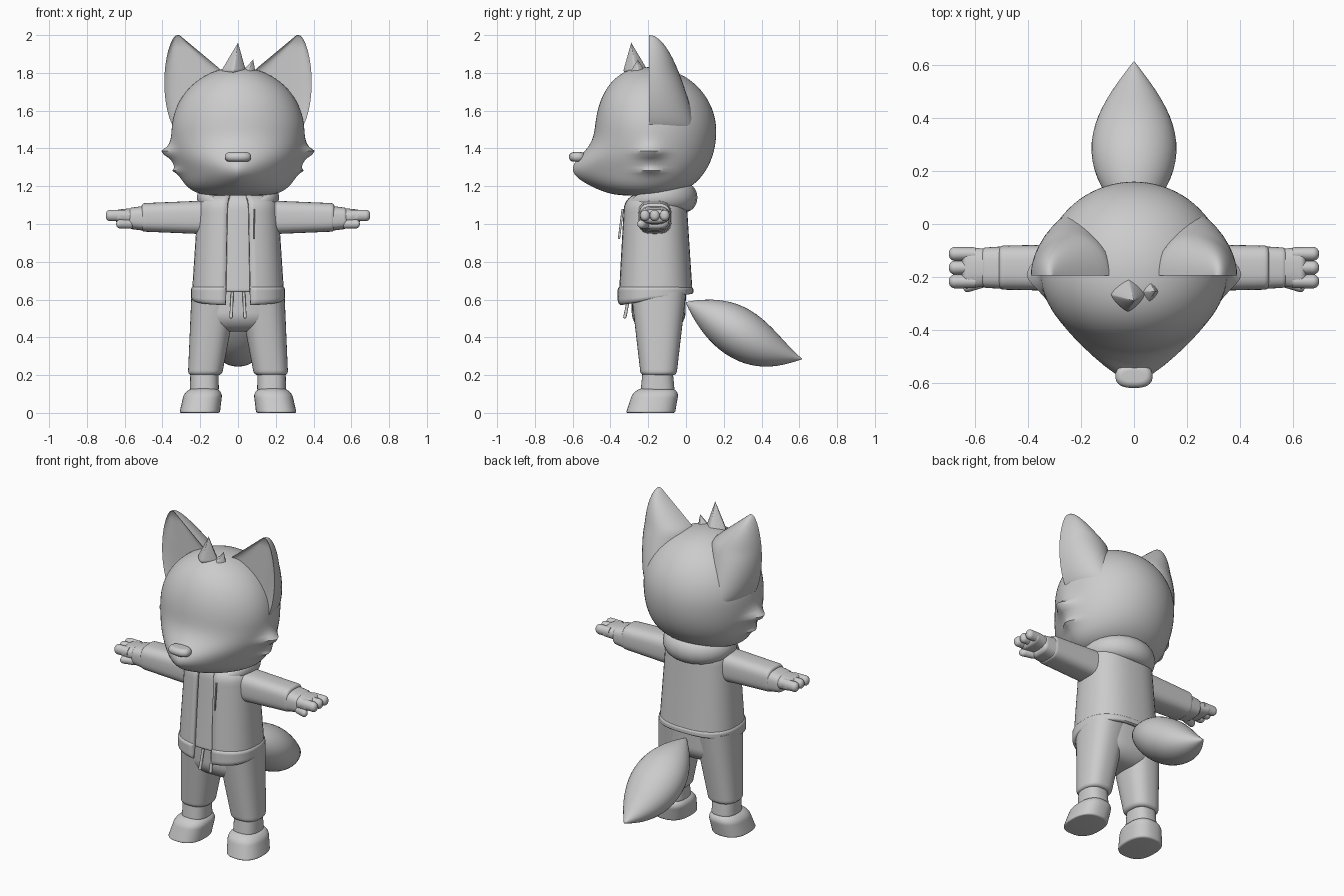
import bpy, bmesh
from math import sin, cos, pi, exp, sqrt, radians
from mathutils import Vector

if "Cube" in bpy.data.objects:
    bpy.data.objects.remove(bpy.data.objects["Cube"], do_unlink=True)

colour = (0.6, 0.6, 0.6, 1)
grey = bpy.data.materials.new("plain_grey")
grey.use_nodes = True
grey.diffuse_color = colour
grey.node_tree.nodes["Principled BSDF"].inputs["Base Color"].default_value = colour


def skin(name, point, rings=30, segments=40, side=1, gap=0):
    """Skin the rings given by point(t, angle); a gap leaves the front open."""
    bm = bmesh.new()
    count = segments + 1 if gap else segments
    loops = []
    for i in range(rings + 1):
        t = (1 - cos(pi * i / rings)) / 2
        loop = []
        for j in range(count):
            x, y, z = point(t, gap + (pi - gap) * 2 * j / segments)
            loop.append(bm.verts.new((x * side, y, z)))
        loops.append(loop)
    for lower, upper in zip(loops, loops[1:]):
        for j in range(segments):
            k = (j + 1) % count
            bm.faces.new((lower[j], lower[k], upper[k], upper[j]))
    if not gap:
        bm.faces.new(loops[0])
        bm.faces.new(loops[-1])
    bmesh.ops.recalc_face_normals(bm, faces=bm.faces)
    mesh = bpy.data.meshes.new(name)
    bm.to_mesh(mesh)
    bm.free()
    mesh.materials.append(grey)
    mesh.shade_smooth()
    mesh.set_sharp_from_angle(angle=radians(40))
    part = bpy.data.objects.new(name, mesh)
    bpy.context.collection.objects.link(part)
    if gap:
        wall = part.modifiers.new("cloth", 'SOLIDIFY')
        wall.thickness, wall.offset = 0.02, 0


def rounded(value, power):
    return (1 if value >= 0 else -1) * abs(value) ** (2 / power)


def limb(name, start, end, start_size, end_size, bevels, power=2.5, tilt=0, side=1, gap=0):
    """Tapered rounded block between two centres, with a bevel radius at each end."""
    start, end = Vector(start), Vector(end)
    start_size, end_size = Vector(start_size), Vector(end_size)
    length = (end - start).length
    sideways = start.z == end.z

    def point(t, angle):
        centre = start.lerp(end, t)
        inset = 0
        for bevel, distance in zip(bevels, (t * length, (1 - t) * length)):
            if distance < bevel:
                inset += bevel - sqrt(bevel ** 2 - (bevel - distance) ** 2)
        size = start_size.lerp(end_size, t)
        across = max(size.x - inset, 0.001) * rounded(sin(angle), power)
        along = -max(size.y - inset, 0.001) * rounded(cos(angle), power)
        if sideways:
            return centre + Vector((0, across, along))
        lift = tilt * (1 - t) ** 2 * rounded(cos(angle), power)
        return centre + Vector((across, along, -lift))

    skin(name, point, side=side, gap=gap)


# Head: round above, tapered muzzle below, with pointed cheek tufts
def head_point(t, angle):
    ring = sin(pi * t)
    z = 1.15 + 0.68 * (1 - cos(pi * t)) / 2
    upper = t > 0.5
    muzzle = exp(-((z - 1.27) / 0.12) ** 2)
    if cos(angle) > 0:
        power = 2 - 0.6 * muzzle
        depth = (0.29 + 0.16 * muzzle) * ring ** (0.8 if upper else 0.4)
    else:
        power = 2
        depth = 0.35 * ring ** (1 if upper else 0.75)
    y = -depth * rounded(cos(angle), power)
    tuft = 0.08 * exp(-abs(z - 1.38) / 0.03) + 0.03 * exp(-abs(z - 1.28) / 0.015)
    width = 0.35 * ring ** (1 if upper else 0.4) + tuft * exp(-(y / 0.07) ** 2)
    return width * rounded(sin(angle), power), y - 0.19, z


skin("head", head_point, rings=80, segments=80)
limb("nose", (0, -0.575, 1.33), (0, -0.575, 1.38), (0.07, 0.045), (0.07, 0.045), (0.025, 0.025))


# Ear: hollowed flat front and round back
def ear_point(t, angle):
    outer = 0.32 + 0.07 * sqrt(abs(sin(pi * t)))
    inner = 0.31 - min(0.6 * (1 - t), 0.23)
    depth = 0.25 * sqrt(1 - t)
    across = cos(angle)
    if sin(angle) > 0:
        y = depth * sin(angle)
    else:
        y = min(0.02, depth / 4) * (1 - across ** 6)
    return (outer + inner + (outer - inner) * across) / 2, y - 0.195, 1.5 + t / 2


for side, label in ((1, "left_"), (-1, "right_")):
    skin(label + "ear", ear_point, side=side)

    # Sleeve and cuff
    limb(label + "sleeve", (0.15, -0.165, 1.035), (0.51, -0.165, 1.035),
         (0.09, 0.09), (0.083, 0.075), (0, 0.015), power=3, side=side)
    limb(label + "cuff", (0.5, -0.165, 1.03), (0.58, -0.165, 1.03),
         (0.08, 0.065), (0.075, 0.055), (0, 0.02), power=3, side=side)

    # Hand with three fingers and a thumb
    limb(label + "palm", (0.55, -0.165, 1.04), (0.65, -0.165, 1.04),
         (0.07, 0.045), (0.08, 0.035), (0, 0.02), side=side)
    for finger, offset in (("front", -1), ("middle", 0), ("back", 1)):
        y = 0.052 * offset - 0.165
        limb(label + finger + "_finger", (0.6, y, 1.045), (0.7, y, 1.045),
             (0.025, 0.03), (0.027, 0.03), (0, 0.025), power=2, side=side)
    limb(label + "thumb", (0.55, -0.21, 1), (0.645, -0.24, 1),
         (0.025, 0.025), (0.023, 0.023), (0.02, 0.022), power=2, side=side)

    # Trouser leg, ankle band and shoe
    limb(label + "trouser_leg", (0.175, -0.145, 0.2), (0.123, -0.145, 0.64),
         (0.09, 0.095), (0.123, 0.146), (0.02, 0), side=side)
    limb(label + "ankle_band", (0.178, -0.15, 0.115), (0.178, -0.15, 0.22),
         (0.077, 0.09), (0.074, 0.08), (0.015, 0), side=side)
    limb(label + "shoe", (0.203, -0.188, 0), (0.18, -0.155, 0.13),
         (0.107, 0.13), (0.1, 0.12), (0.01, 0.05), side=side)

    # Waist drawstring
    limb(label + "drawstring", (0.037, -0.325, 0.5), (0.03, -0.295, 0.65),
         (0.009, 0.009), (0.007, 0.007), (0.008, 0), side=side)

# Hips and shirt
limb("hips", (0, -0.145, 0.43), (0, -0.145, 0.65), (0.22, 0.14), (0.235, 0.145), (0.1, 0))
limb("shirt", (0, -0.165, 0.64), (0, -0.165, 1.18), (0.215, 0.17), (0.17, 0.13), (0.01, 0.1))

# Open jacket with a hem band that rises to the back
limb("jacket", (0, -0.163, 0.62), (0, -0.163, 1.15), (0.235, 0.187), (0.2, 0.155), (0, 0.07),
     tilt=0.03, gap=0.2)
limb("jacket_hem", (0, -0.163, 0.61), (0, -0.163, 0.66), (0.24, 0.192), (0.24, 0.192), (0.01, 0.01),
     tilt=0.03, gap=0.2)
limb("jacket_cord", (0.087, -0.355, 0.92), (0.085, -0.335, 1.08), (0.004, 0.006), (0.004, 0.006), (0, 0))


# Folded hood, thick behind the neck and thin at the front
def hood_point(t, angle):
    turn = 0.45 + (pi - 0.45) * 2 * t
    back = (1 - cos(turn)) / 2
    reach = (0.015 + 0.045 * back) * cos(angle)
    height = (0.03 + 0.045 * back) * sin(angle)
    drop = 0.07 * max(cos(turn), 0) ** 2
    return (0.18 + reach) * sin(turn), -0.16 - (0.16 + reach) * cos(turn), 1.14 - drop + height


skin("hood", hood_point)


# Bushy tail curving down to a point
def tail_point(t, angle):
    width = 0.16 * sin(pi * t ** 0.9) + 0.001
    thickness = 0.83 * width * sin(angle)
    middle = 0.585 - 0.3 * t - 0.04 * sin(pi * t * t)
    return width * cos(angle), 0.615 * t + thickness / 2, middle + 0.86 * thickness


skin("tail", tail_point)

# Hair spikes
limb("hair_spike", (-0.025, -0.265, 1.8), (0, -0.29, 1.96), (0.07, 0.07), (0, 0), (0.02, 0), power=1.3)
limb("small_hair_spike", (0.05, -0.255, 1.79), (0.08, -0.255, 1.87), (0.045, 0.05), (0, 0), (0.02, 0), power=1.3)
